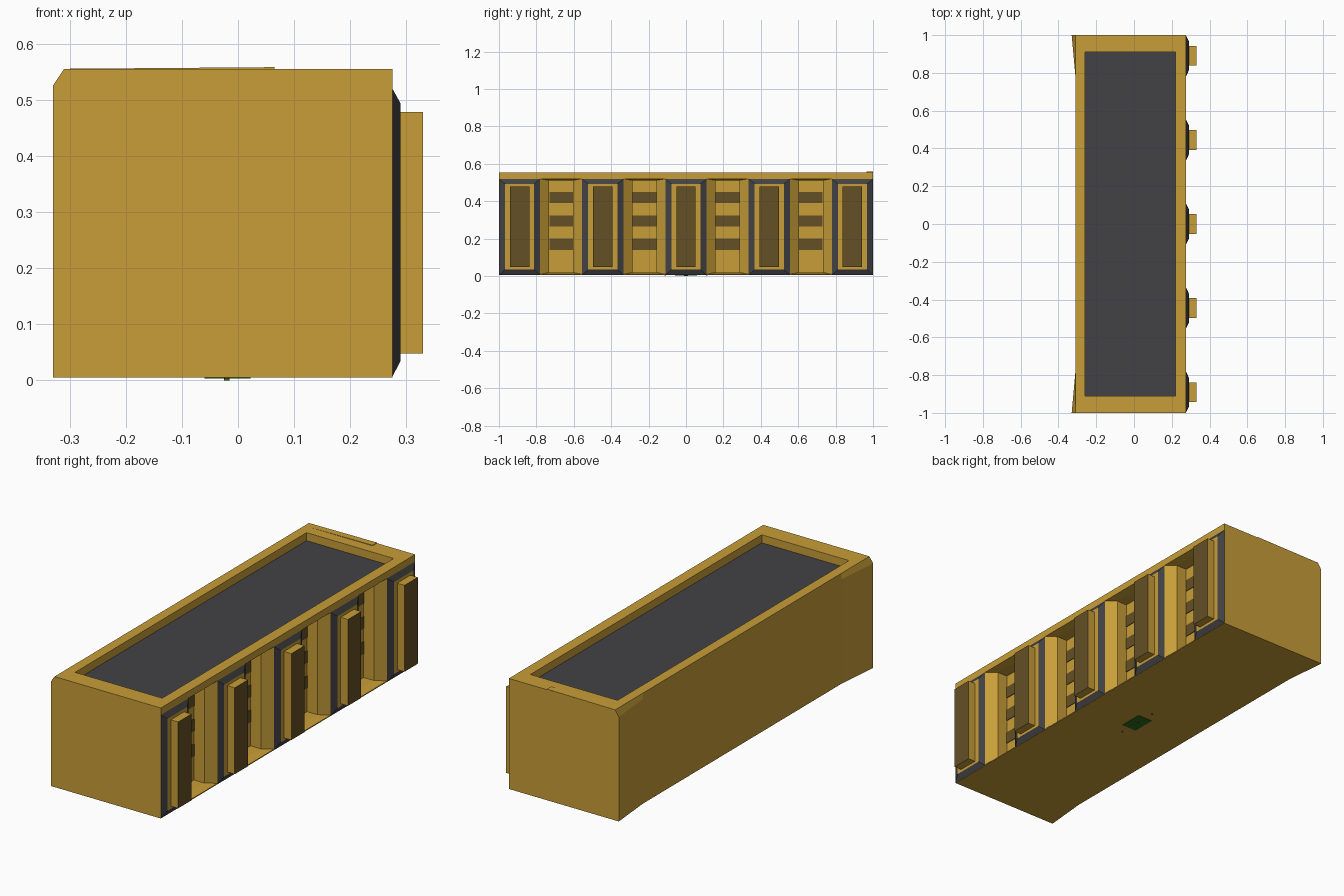
import bpy, bmesh

if "Cube" in bpy.data.objects:
    bpy.data.objects.remove(bpy.data.objects["Cube"])


def material(name, rgb):
    m = bpy.data.materials.new(name)
    m.diffuse_color = (*rgb, 1)
    m.use_nodes = True
    m.node_tree.nodes["Principled BSDF"].inputs["Base Color"].default_value = m.diffuse_color
    return m


GOLD = material("gold", (0.58, 0.34, 0.04))
DARK = material("dark_grey", (0.055, 0.055, 0.06))
BROWN = material("dark_brown", (0.13, 0.08, 0.018))
GREEN = material("green", (0.03, 0.15, 0.01))
RED = material("red", (0.3, 0.04, 0.02))


def loft(name, rings, side, end=None, open_start=False):
    """Skin a list of equal rings; the last cap may take its own material."""
    bm = bmesh.new()
    loops = [[bm.verts.new(p) for p in ring] for ring in rings]
    n = len(loops[0])
    for a, b in zip(loops, loops[1:]):
        for i in range(n):
            j = (i + 1) % n
            bm.faces.new((a[i], a[j], b[j], b[i]))
    start = bm.faces.new(loops[0])
    cap = bm.faces.new(loops[-1])
    bmesh.ops.recalc_face_normals(bm, faces=bm.faces)
    if end:
        cap.material_index = 1
    if open_start:
        bmesh.ops.delete(bm, geom=[start], context='FACES_ONLY')
    me = bpy.data.meshes.new(name)
    bm.to_mesh(me)
    bm.free()
    me.materials.append(side)
    if end:
        me.materials.append(end)
    ob = bpy.data.objects.new(name, me)
    bpy.context.collection.objects.link(ob)
    return ob


def rect_x(x, y, hy, z0, z1):
    return [(x, y - hy, z0), (x, y + hy, z0), (x, y + hy, z1), (x, y - hy, z1)]


def rect_z(z, x0, x1, y0, y1):
    return [(x0, y0, z), (x1, y0, z), (x1, y1, z), (x0, y1, z)]


def cut(target, cutter):
    mod = target.modifiers.new("cut", 'BOOLEAN')
    mod.operation = 'DIFFERENCE'
    mod.solver = 'EXACT'
    mod.material_mode = 'TRANSFER'
    mod.object = cutter
    bpy.context.view_layer.objects.active = target
    bpy.ops.object.modifier_apply(modifier=mod.name)
    bpy.data.objects.remove(cutter)


# Main body, flared at the rear corners
rings = []
for y, back in ((-1, -0.33), (-0.78, -0.31), (0.78, -0.31), (1, -0.33)):
    rings.append([(0.275, y, 0.005), (0.275, y, 0.555), (-0.31, y, 0.555),
                  (back, y, 0.525), (back, y, 0.005)])
body = loft("body", rings, GOLD)

# Sunken top with dark floor
cut(body, loft("top_cutter", [rect_z(0.6, -0.26, 0.22, -0.91, 0.91),
                              rect_z(0.515, -0.26, 0.22, -0.91, 0.91)], GOLD, DARK))

# Bays between the columns, each with three dark slats
PITCH = 0.445
for k in (-1.5, -0.5, 0.5, 1.5):
    y = k * PITCH
    cut(body, loft("bay_cutter", [rect_x(0.32, y, 0.1125, 0.01, 0.52),
                                  rect_x(0.275, y, 0.1125, 0.01, 0.52),
                                  rect_x(0.237, y, 0.064, 0.02, 0.512),
                                  rect_x(0.18, y, 0.064, 0.02, 0.512)], GOLD))
    for z in (0.14, 0.265, 0.39):
        loft("bay_slat", [rect_x(0.18, y, 0.0635, z, z + 0.06),
                          rect_x(0.183, y, 0.0635, z, z + 0.06)], BROWN, open_start=True)

# Columns: bevelled dark frame, gold panel, raised bar
for k in range(-2, 3):
    y = k * PITCH
    loft("column_frame", [rect_x(0.275, y, 0.11, 0.006, 0.52),
                          rect_x(0.29, y, 0.078, 0.035, 0.493)], DARK, GOLD, True)
    loft("column_bar", [rect_x(0.29, y, 0.052, 0.048, 0.478),
                        rect_x(0.33, y, 0.052, 0.048, 0.478)], GOLD, BROWN, True)

# Thin raised strip on the end of the rim
strip = [[(-0.31, y, 0.5551), (0.065, y, 0.5551), (0.065, y, 0.558)] for y in (0.965, 1)]
loft("rim_strip", strip, GOLD)

# Small plate and pins underneath
loft("under_plate", [rect_z(0.005, -0.06, 0.022, -0.06, 0.06),
                     rect_z(0.003, -0.06, 0.022, -0.06, 0.06)], GREEN, open_start=True)
loft("under_stud", [rect_z(0.003, -0.025, -0.015, -0.01, 0.01),
                    rect_z(0, -0.025, -0.015, -0.01, 0.01)], GREEN, open_start=True)
for y in (-0.11, 0.11):
    loft("under_pin", [rect_z(0.005, -0.024, -0.016, y - 0.004, y + 0.004),
                       rect_z(0.002, -0.024, -0.016, y - 0.004, y + 0.004)], RED, open_start=True)
